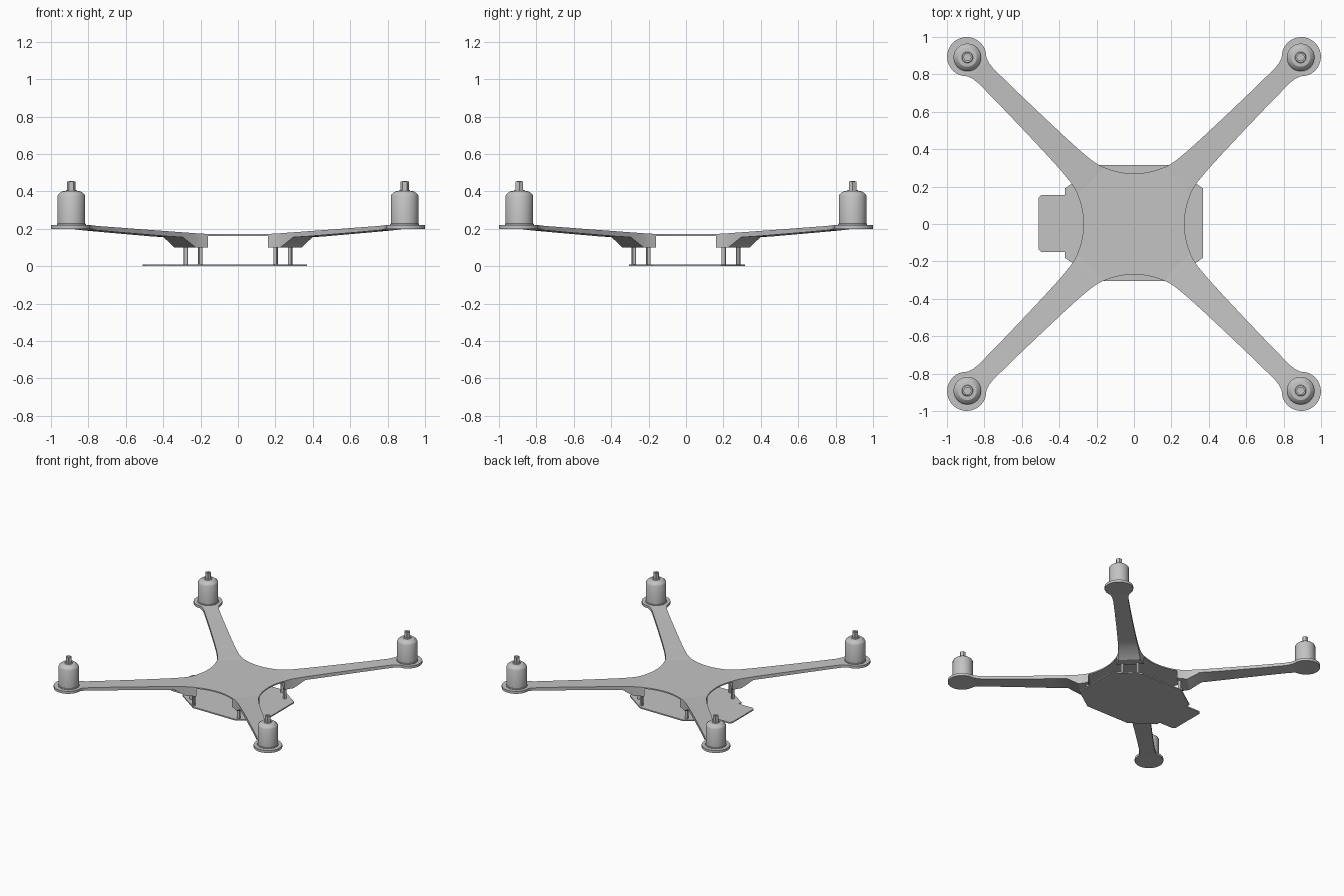
import bpy, bmesh, math
from mathutils import Matrix, Vector

cube = bpy.data.objects.get("Cube")
if cube:
    bpy.data.objects.remove(cube, do_unlink=True)

grey = bpy.data.materials.new("light_grey")
grey.use_nodes = True
colour = (0.55, 0.55, 0.55, 1)
grey.diffuse_color = colour
grey.node_tree.nodes["Principled BSDF"].inputs["Base Color"].default_value = colour


def finish(bm, name, angle=30):
    bmesh.ops.recalc_face_normals(bm, faces=bm.faces)
    mesh = bpy.data.meshes.new(name)
    bm.to_mesh(mesh)
    bm.free()
    mesh.materials.append(grey)
    obj = bpy.data.objects.new(name, mesh)
    bpy.context.collection.objects.link(obj)
    bpy.ops.object.select_all(action='DESELECT')
    obj.select_set(True)
    bpy.context.view_layer.objects.active = obj
    bpy.ops.object.shade_smooth_by_angle(angle=math.radians(angle))
    return obj


def prism(name, outline, z0, z1):
    """Flat outline extruded upward."""
    bm = bmesh.new()
    face = bm.faces.new([bm.verts.new((x, y, z0)) for x, y in outline])
    top = bmesh.ops.extrude_face_region(bm, geom=[face])
    verts = [g for g in top["geom"] if isinstance(g, bmesh.types.BMVert)]
    bmesh.ops.translate(bm, verts=verts, vec=(0, 0, z1 - z0))
    return finish(bm, name)


def lathe(name, profile, steps, centre):
    """Profile of (radius, height) turned about a vertical axis."""
    bm = bmesh.new()
    verts = [bm.verts.new((r, 0, z)) for r, z in profile]
    edges = [bm.edges.new(pair) for pair in zip(verts, verts[1:])]
    bmesh.ops.spin(bm, geom=verts + edges, cent=(0, 0, 0), axis=(0, 0, 1),
                   angle=2 * math.pi, steps=steps)
    bmesh.ops.remove_doubles(bm, verts=bm.verts, dist=0.0001)
    bmesh.ops.translate(bm, verts=bm.verts, vec=(centre[0], centre[1], 0))
    return finish(bm, name)


def loft(name, stations, turn):
    """Rectangular sections (distance, half width, bottom, top) along an arm."""
    bm = bmesh.new()
    rings = [[bm.verts.new(p) for p in ((u, -w, b), (u, w, b), (u, w, t), (u, -w, t))]
             for u, w, b, t in stations]
    for a, c in zip(rings, rings[1:]):
        for i in range(4):
            j = (i + 1) % 4
            bm.faces.new((a[i], a[j], c[j], c[i]))
    bm.faces.new(rings[0])
    bm.faces.new(rings[-1])
    bmesh.ops.transform(bm, matrix=turn, verts=bm.verts)
    return finish(bm, name)


# Arm sections: deep mounting block, slim arm, round motor pad
stations = [(0.327, 0.101, 0.10, 0.172), (0.358, 0.0895, 0.10, 0.174),
            (0.40, 0.081, 0.10, 0.176), (0.49, 0.073, 0.155, 0.181),
            (0.60, 0.068, 0.16, 0.187), (0.75, 0.063, 0.169, 0.195),
            (0.95, 0.058, 0.181, 0.206), (1.12, 0.056, 0.192, 0.215),
            (1.16, 0.061, 0.196, 0.218)]
pad_centre, pad_radius = 1.265, 0.105
for i in range(13):
    t = math.radians(42 + i * 11.4)
    stations.append((pad_centre - pad_radius * math.cos(t),
                     pad_radius * math.sin(t), 0.20, 0.22))

# Motor can with stepped collar and rounded shoulder
motor_profile = [(0, 0.215), (0.078, 0.215), (0.078, 0.226), (0.074, 0.228),
                 (0.074, 0.375), (0.069, 0.385), (0.05, 0.40), (0.03, 0.402),
                 (0.027, 0.408), (0, 0.408)]
nut_profile = [(0, 0.40), (0.023, 0.40), (0.023, 0.452), (0, 0.452)]
pin_profile = [(0, 0.44), (0.012, 0.44), (0.012, 0.456), (0, 0.456)]
post_profile = [(0, 0.005), (0.012, 0.005), (0.012, 0.105), (0, 0.105)]

hub_outline = []
sides = ("back_left", "back_right", "front_right", "front_left")
for k, side in enumerate(sides):
    turn = Matrix.Rotation(math.radians(45 + 90 * k), 4, 'Z')
    loft("arm_" + side, stations, turn)
    spot = turn @ Vector((1.26, 0, 0))
    lathe("motor_" + side, motor_profile, 32, spot)
    lathe("shaft_nut_" + side, nut_profile, 6, spot)
    lathe("shaft_pin_" + side, pin_profile, 12, spot)
    # Pair of standoffs under each mounting block
    for label, offset in (("a", -0.055), ("b", 0.055)):
        lathe(f"standoff_{side}_{label}", post_profile, 12,
              turn @ Vector((0.339, offset, 0)))
    # Concave hub edge facing one direction
    quarter = Matrix.Rotation(math.radians(90 * k), 4, 'Z')
    for i in range(-8, 9):
        x = -0.02 * i
        p = quarter @ Vector((x, 0.27 + 1.29 * x * x, 0))
        hub_outline.append((p.x, p.y))

prism("hub_plate", hub_outline, 0.162, 0.172)

# Thin lower plate with a tab on its right side
prism("lower_plate", [
    (0.37, -0.18), (0.37, 0.19), (0.19, 0.315), (-0.19, 0.315), (-0.37, 0.19),
    (-0.37, 0.155), (-0.495, 0.155), (-0.51, 0.14), (-0.51, -0.135),
    (-0.495, -0.15), (-0.37, -0.15), (-0.37, -0.18), (-0.19, -0.305),
    (0.19, -0.305)], 0, 0.01)
